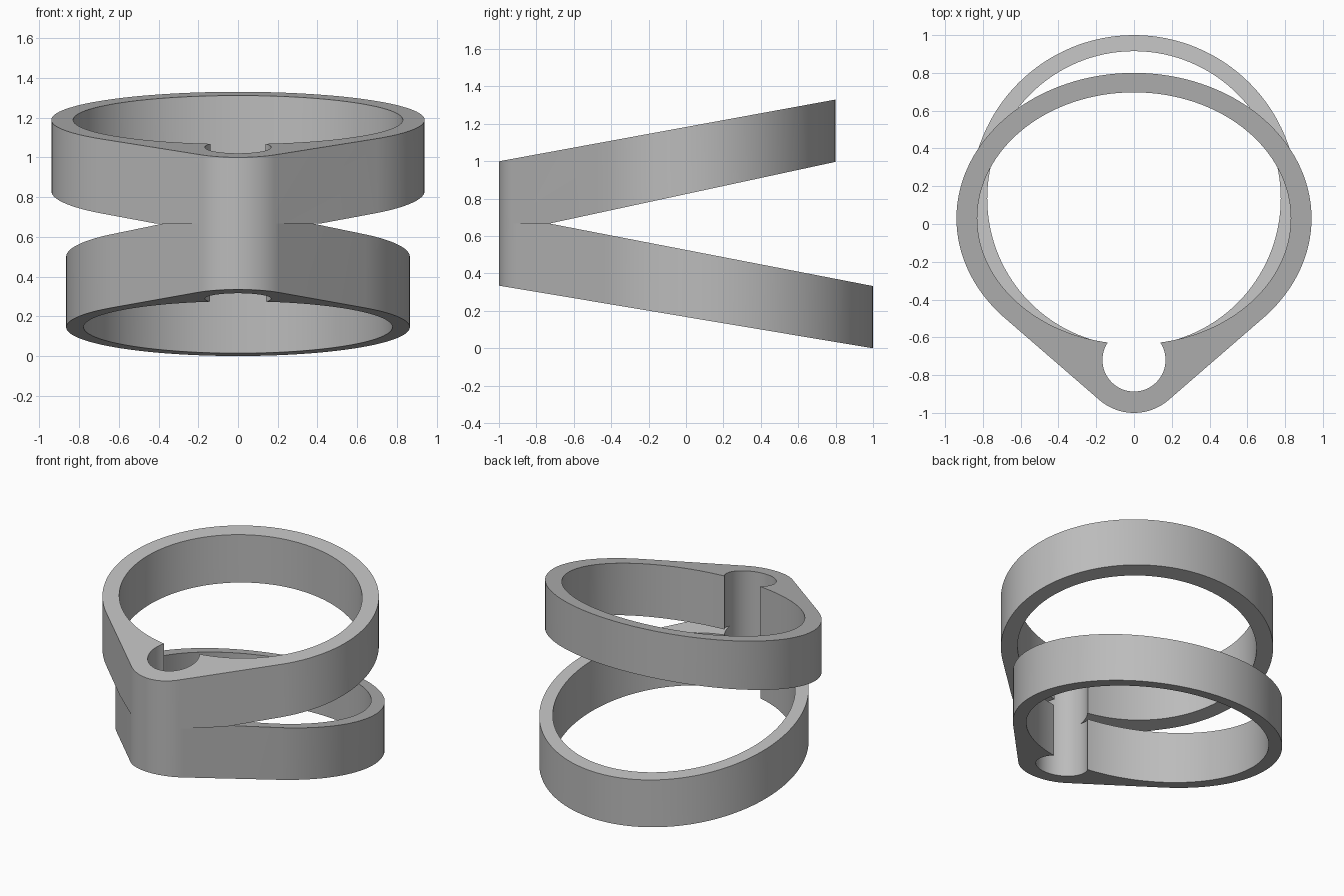
import bpy
import bmesh
from math import sin, cos, tau, radians
from mathutils.geometry import convex_hull_2d

cube = bpy.data.objects.get("Cube")
if cube:
    bpy.data.objects.remove(cube, do_unlink=True)

grey = bpy.data.materials.new("plain grey")
grey.use_nodes = True
GREY = (0.5, 0.5, 0.5, 1)
grey.diffuse_color = GREY
grey.node_tree.nodes["Principled BSDF"].inputs["Base Color"].default_value = GREY

BOSS_Y = -0.72      # centre of the vertical bore at the front
BOSS_R = 0.28
BORE_R = 0.167


def ellipse(cy, rx, ry, n=128):
    return [(rx * cos(tau * i / n), cy + ry * sin(tau * i / n)) for i in range(n)]


def extrude(name, points, vector):
    """Closed solid made by sweeping a flat outline along a vector."""
    bm = bmesh.new()
    face = bm.faces.new([bm.verts.new(p) for p in points])
    swept = bmesh.ops.extrude_face_region(bm, geom=[face])["geom"]
    bmesh.ops.translate(bm, vec=vector,
                        verts=[g for g in swept if isinstance(g, bmesh.types.BMVert)])
    bmesh.ops.recalc_face_normals(bm, faces=bm.faces[:])
    mesh = bpy.data.meshes.new(name)
    bm.to_mesh(mesh)
    bm.free()
    mesh.materials.append(grey)
    obj = bpy.data.objects.new(name, mesh)
    bpy.context.collection.objects.link(obj)
    return obj


def column(name, outline):
    return extrude(name, [(x, y, -0.5) for x, y in outline], (0, 0, 2.5))


def combine(obj, tool, operation):
    mod = obj.modifiers.new(operation.lower(), "BOOLEAN")
    mod.operation, mod.solver, mod.object = operation, "EXACT", tool
    bpy.context.view_layer.objects.active = obj
    bpy.ops.object.modifier_apply(modifier=mod.name)
    bpy.data.objects.remove(tool, do_unlink=True)


def ring(name, cy, outer, inner, side):
    """Teardrop column trimmed to its side profile, then hollowed."""
    pts = ellipse(cy, *outer) + ellipse(BOSS_Y, BOSS_R, BOSS_R)
    hull = convex_hull_2d(pts)
    obj = column(name, [pts[i] for i in hull])
    combine(obj, extrude("side_trim", [(-1.5, y, z) for y, z in side], (3, 0, 0)), "INTERSECT")
    combine(obj, column("finger_hole", ellipse(cy, *inner)), "DIFFERENCE")
    combine(obj, column("bore", ellipse(BOSS_Y, BORE_R, BORE_R)), "DIFFERENCE")
    return obj


# Each side profile runs past the ring ends so that only top and bottom are trimmed
upper = ring("double_ring", 0.03, (0.94, 0.77), (0.83, 0.667),
             [(-1.2, 0.667), (-0.73, 0.667), (1.106, 1.063), (1.1, 1.385), (-1.2, 0.963)])
lower = ring("lower_ring", 0.135, (0.865, 0.865), (0.777, 0.78),
             [(-1.2, 0.667), (-0.73, 0.667), (1.2, 0.294), (1.2, -0.0335), (-1.2, 0.3685)])
combine(upper, lower, "UNION")

# Smooth curved walls, sharp rims
bpy.ops.object.select_all(action="DESELECT")
upper.select_set(True)
bpy.context.view_layer.objects.active = upper
bpy.ops.object.shade_smooth_by_angle(angle=radians(30))
